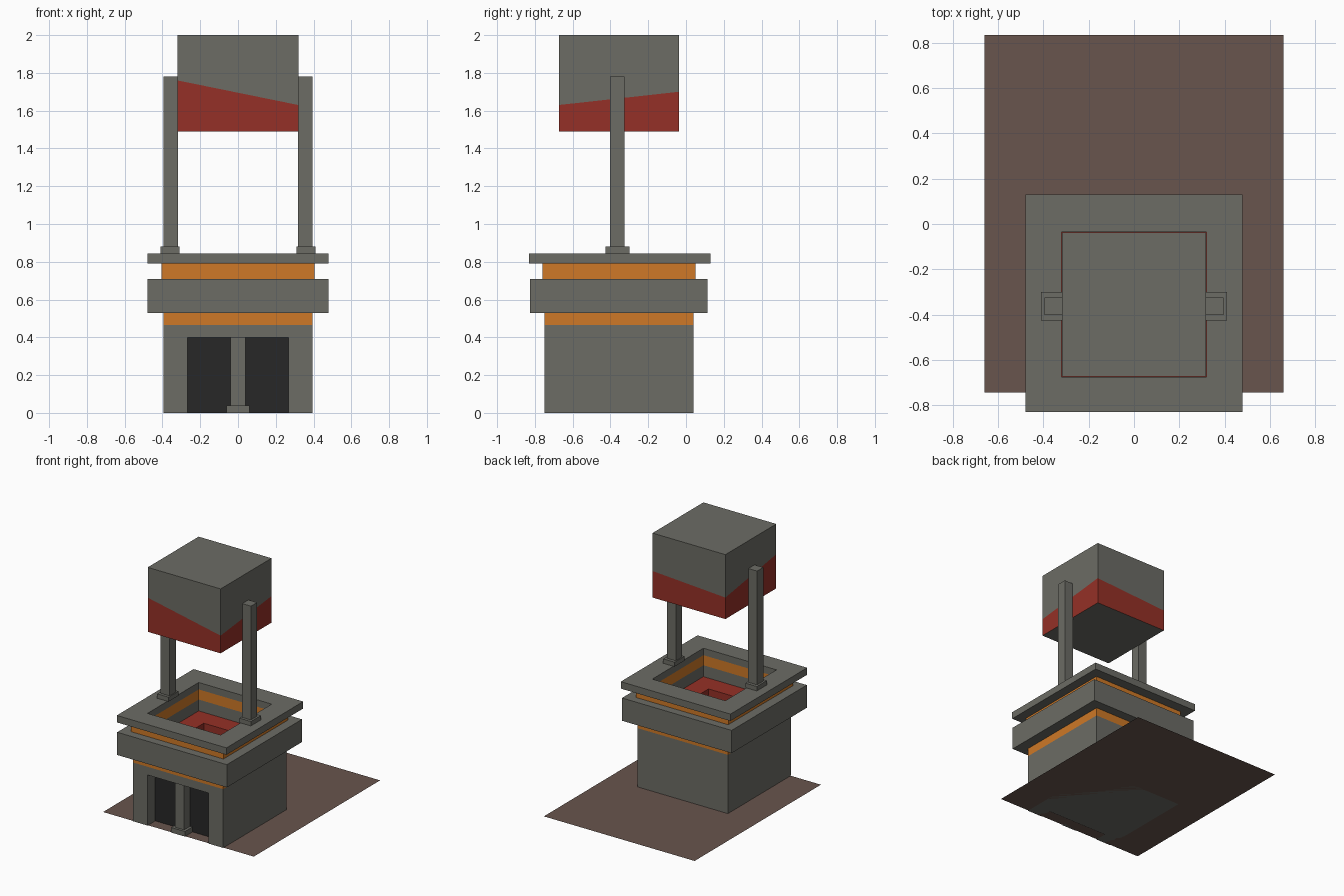
import bpy, bmesh

if "Cube" in bpy.data.objects:
    bpy.data.objects.remove(bpy.data.objects["Cube"])

CY = -0.355          # centre line of the well in y
CORNERS = [(-1, -1), (1, -1), (1, 1), (-1, 1)]


def material(name, rgb):
    m = bpy.data.materials.new(name)
    m.diffuse_color = (*rgb, 1)
    m.use_nodes = True
    m.node_tree.nodes["Principled BSDF"].inputs["Base Color"].default_value = m.diffuse_color
    return m


orange = material("orange", (0.62, 0.19, 0.02))
red = material("red", (0.30, 0.03, 0.02))
brown = material("brown", (0.14, 0.09, 0.075))
black = material("black", (0.02, 0.02, 0.02))
stone = material("stone", (0.15, 0.15, 0.13))


def make(name, verts, faces, mat=stone):
    bm = bmesh.new()
    vs = [bm.verts.new(v) for v in verts]
    for f in faces:
        bm.faces.new([vs[i] for i in f])
    bmesh.ops.recalc_face_normals(bm, faces=bm.faces)
    me = bpy.data.meshes.new(name)
    bm.to_mesh(me)
    bm.free()
    ob = bpy.data.objects.new(name, me)
    bpy.context.collection.objects.link(ob)
    me.materials.append(mat)
    return ob


def box(name, x, y, z, mat=stone):
    verts = [(a, b, c) for a in x for b in y for c in z]
    faces = [(0, 1, 3, 2), (4, 6, 7, 5), (0, 4, 5, 1), (2, 3, 7, 6), (0, 2, 6, 4), (1, 5, 7, 3)]
    return make(name, verts, faces, mat)


def ring(name, hx, hy, inner, z, mat=stone, cy=CY):
    """Square frame with a square opening."""
    loops = [(hx, hy, cy, z[0]), (hx, hy, cy, z[1]), (inner, inner, CY, z[1]), (inner, inner, CY, z[0])]
    verts = [(sx * a, c + sy * b, h) for a, b, c, h in loops for sx, sy in CORNERS]
    faces = [(l * 4 + i, l * 4 + (i + 1) % 4, (l + 1) % 4 * 4 + (i + 1) % 4, (l + 1) % 4 * 4 + i)
             for l in range(4) for i in range(4)]
    return make(name, verts, faces, mat)


# ground sheet
make("base_sheet", [(-0.66, -0.745, 0), (0.66, -0.745, 0), (0.66, 0.835, 0), (-0.66, 0.835, 0)],
     [(0, 1, 2, 3)], brown)

# lower body with a doorway recess
body = box("lower_body", (-0.395, 0.395), (-0.75, 0.04), (0, 0.465))
cutter = box("doorway_cutter", (-0.267, 0.267), (-0.9, -0.65), (-0.1, 0.4))
cutter.hide_render = True
cutter.hide_viewport = True
cut = body.modifiers.new("doorway", 'BOOLEAN')
cut.operation = 'DIFFERENCE'
cut.solver = 'EXACT'
cut.object = cutter
box("doorway_back", (-0.267, 0.267), (-0.654, -0.65), (0.0, 0.4), black)
box("doorway_post", (-0.04, 0.04), (-0.73, -0.655), (0.04, 0.4))
box("doorway_post_foot", (-0.06, 0.06), (-0.75, -0.655), (0, 0.04))

# stacked collars and bands
ring("lower_band", 0.395, 0.395, 0.17, (0.465, 0.53), orange)
ring("collar", 0.48, 0.47, 0.32, (0.53, 0.71))
ring("upper_band", 0.405, 0.405, 0.32, (0.71, 0.79), orange)
ring("rim", 0.48, 0.48, 0.32, (0.79, 0.845), cy=-0.35)
ring("basin_floor", 0.32, 0.32, 0.17, (0.53, 0.62), red)

# side posts
for side, s in (("left", -1), ("right", 1)):
    box(side + "_post_foot", sorted((s * 0.31, s * 0.41)), (-0.425, -0.3), (0.845, 0.88))
    box(side + "_post", sorted((s * 0.317, s * 0.395)), (-0.402, -0.325), (0.88, 1.78))

# hanging block: grey above a slanted colour line, red below
split = [1.76, 1.63, 1.70, 1.66]
levels = [[1.49] * 4, split, [2.0] * 4]
verts = [(0.319 * sx, CY + 0.318 * sy, lv[i]) for lv in levels for i, (sx, sy) in enumerate(CORNERS)]
faces = [(l * 4 + i, l * 4 + (i + 1) % 4, l * 4 + 4 + (i + 1) % 4, l * 4 + 4 + i)
         for l in range(2) for i in range(4)] + [(0, 1, 2, 3), (8, 9, 10, 11)]
block = make("hanging_block", verts, faces)
block.data.materials.append(red)
for p in block.data.polygons[:4]:
    p.material_index = 1
